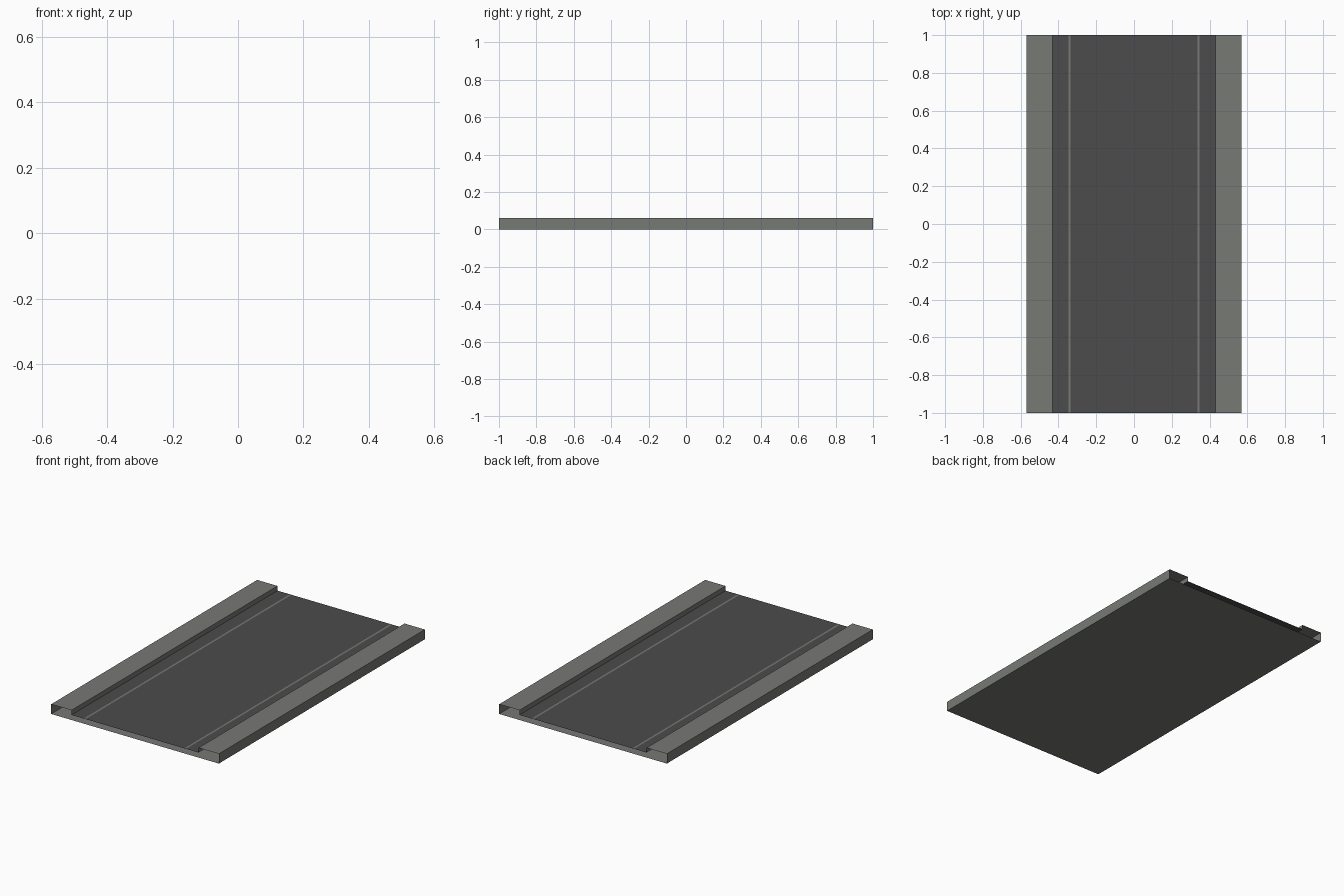
import bpy

if "Cube" in bpy.data.objects:
    bpy.data.objects.remove(bpy.data.objects["Cube"])

HALF_W, CURB_X, L = 0.57, 0.432, 1.0
TOP_Z, ROAD_Z = 0.06, 0.031


def material(name, rgb):
    m = bpy.data.materials.new(name)
    m.diffuse_color = (*rgb, 1)
    m.use_nodes = True
    m.node_tree.nodes["Principled BSDF"].inputs["Base Color"].default_value = m.diffuse_color
    return m


concrete = material("concrete grey", (0.185, 0.192, 0.178))
asphalt = material("asphalt dark grey", (0.072, 0.072, 0.072))


def strip(name, profile, mat, flip=False):
    """Sweep an open (x, z) profile along y, leaving the ends open."""
    verts = [(x, y, z) for x, z in profile for y in (-L, L)]
    faces = []
    for i in range(len(profile) - 1):
        a = 2 * i
        f = (a, a + 2, a + 3, a + 1)
        faces.append(f[::-1] if flip else f)
    me = bpy.data.meshes.new(name)
    me.from_pydata(verts, [], faces)
    me.materials.append(mat)
    ob = bpy.data.objects.new(name, me)
    bpy.context.collection.objects.link(ob)
    return ob


# Underside slab, facing down
strip("base", [(-HALF_W, 0), (HALF_W, 0)], concrete, flip=True)

# Road surface between the curbs
strip("road", [(-CURB_X, ROAD_Z), (CURB_X, ROAD_Z)], asphalt)

for side, s in (("left", -1), ("right", 1)):
    # Raised pavement: inner curb face, top, outer wall
    profile = [(s * CURB_X, ROAD_Z), (s * CURB_X, TOP_Z),
               (s * HALF_W, TOP_Z), (s * HALF_W, 0)]
    strip(side + "_pavement", profile, concrete, flip=s < 0)
    # Thin edge line painted on the road
    strip(side + "_edge_line", [(s * 0.342 - 0.006, ROAD_Z + 0.0006),
                                (s * 0.342 + 0.006, ROAD_Z + 0.0006)], concrete)
